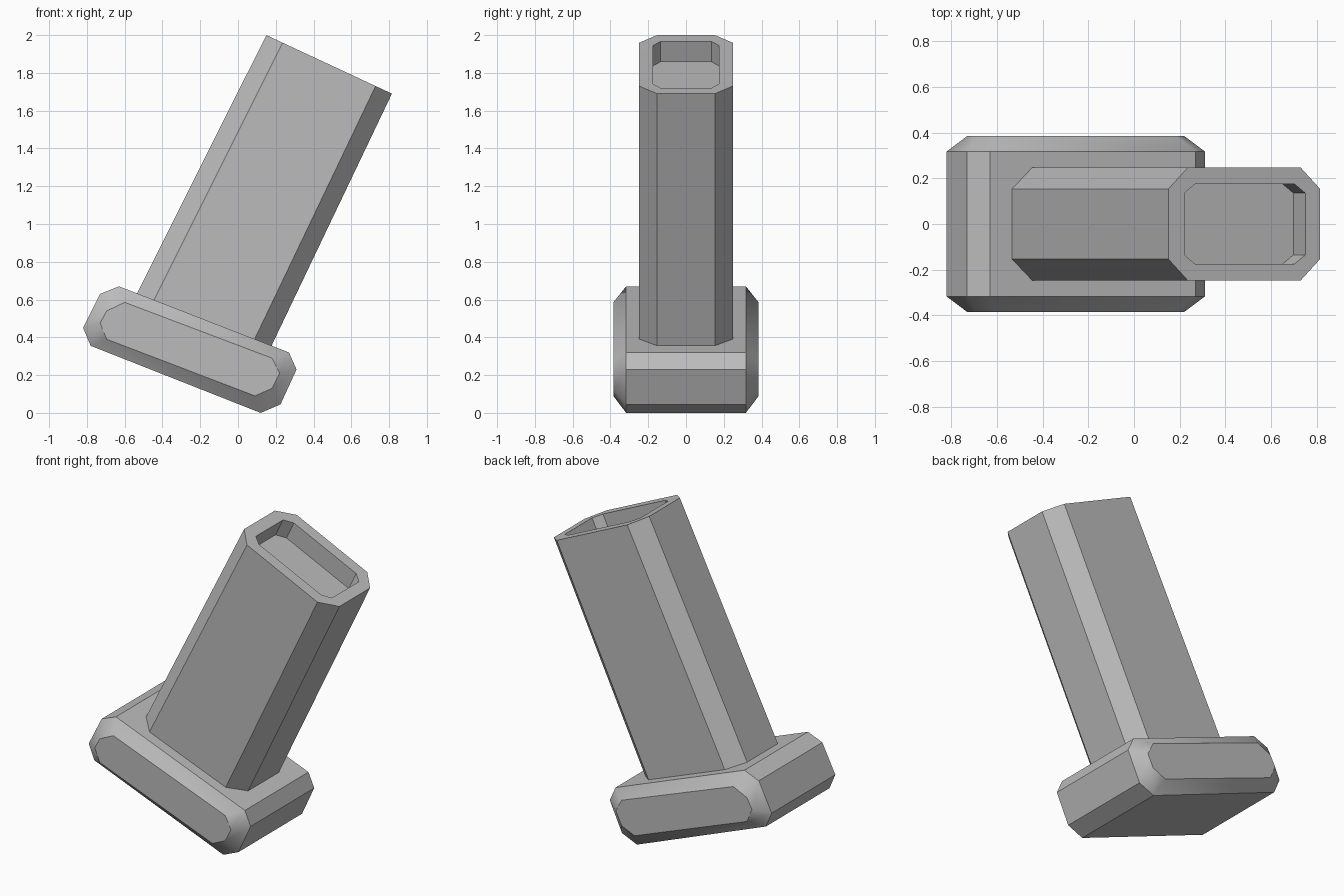
import bpy, bmesh, math
from mathutils import Vector

cube = bpy.data.objects.get("Cube")
if cube:
    bpy.data.objects.remove(cube, do_unlink=True)

grey = bpy.data.materials.new("plain grey")
grey.use_nodes = True
grey.diffuse_color = (0.5, 0.5, 0.5, 1)
grey.node_tree.nodes["Principled BSDF"].inputs["Base Color"].default_value = (0.5, 0.5, 0.5, 1)


def loft(name, rings):
    """Skin a chain of equal-length rings and cap both ends."""
    bm = bmesh.new()
    loops = [[bm.verts.new(p) for p in ring] for ring in rings]
    n = len(loops[0])
    for a, b in zip(loops, loops[1:]):
        for i in range(n):
            j = (i + 1) % n
            bm.faces.new((a[i], a[j], b[j], b[i]))
    bm.faces.new(loops[0][::-1])
    bm.faces.new(loops[-1])
    bmesh.ops.recalc_face_normals(bm, faces=bm.faces)
    mesh = bpy.data.meshes.new(name)
    bm.to_mesh(mesh)
    bm.free()
    mesh.materials.append(grey)
    obj = bpy.data.objects.new(name, mesh)
    bpy.context.collection.objects.link(obj)
    bpy.ops.object.select_all(action='DESELECT')
    obj.select_set(True)
    bpy.context.view_layer.objects.active = obj
    bpy.ops.object.shade_smooth_by_angle(angle=math.radians(35))
    return obj


def octagon(left, right, half_y, flat_y, cut):
    """Chamfered rectangle between two points of the y = 0 plane."""
    a, b = Vector((left[0], 0, left[1])), Vector((right[0], 0, right[1]))
    corners = [(0, -flat_y), (cut, -half_y), (1 - cut, -half_y), (1, -flat_y),
               (1, flat_y), (1 - cut, half_y), (cut, half_y), (0, flat_y)]
    return [a.lerp(b, t) + Vector((0, y, 0)) for t, y in corners]


# Tilted base block with chamfered ends
outer = [(-0.63, 0.67), (-0.73, 0.63), (-0.82, 0.45), (-0.78, 0.355),
         (0.12, 0.0), (0.225, 0.045), (0.31, 0.23), (0.27, 0.32)]
inner = [(-0.60, 0.585), (-0.695, 0.54), (-0.73, 0.475), (-0.695, 0.39),
         (0.09, 0.09), (0.18, 0.13), (0.22, 0.21), (0.18, 0.29)]
loft("base", [[(x, y, z) for x, z in ring] for ring, y in
              ((inner, -0.385), (outer, -0.317), (outer, 0.317), (inner, 0.385))])

# Leaning octagonal shaft with a shallow recess in its top
depth = Vector((0.052, 0.108))
rim_left, rim_right = Vector((0.22, 1.967)), Vector((0.75, 1.72))
loft("shaft", [
    octagon((-0.548, 0.605), (0.163, 0.325), 0.248, 0.153, 0.126),
    octagon((0.15, 2.0), (0.815, 1.69), 0.248, 0.153, 0.13),
    octagon(rim_left, rim_right, 0.175, 0.135, 0.09),
    octagon(rim_left - depth, rim_right - depth, 0.175, 0.135, 0.09),
])
